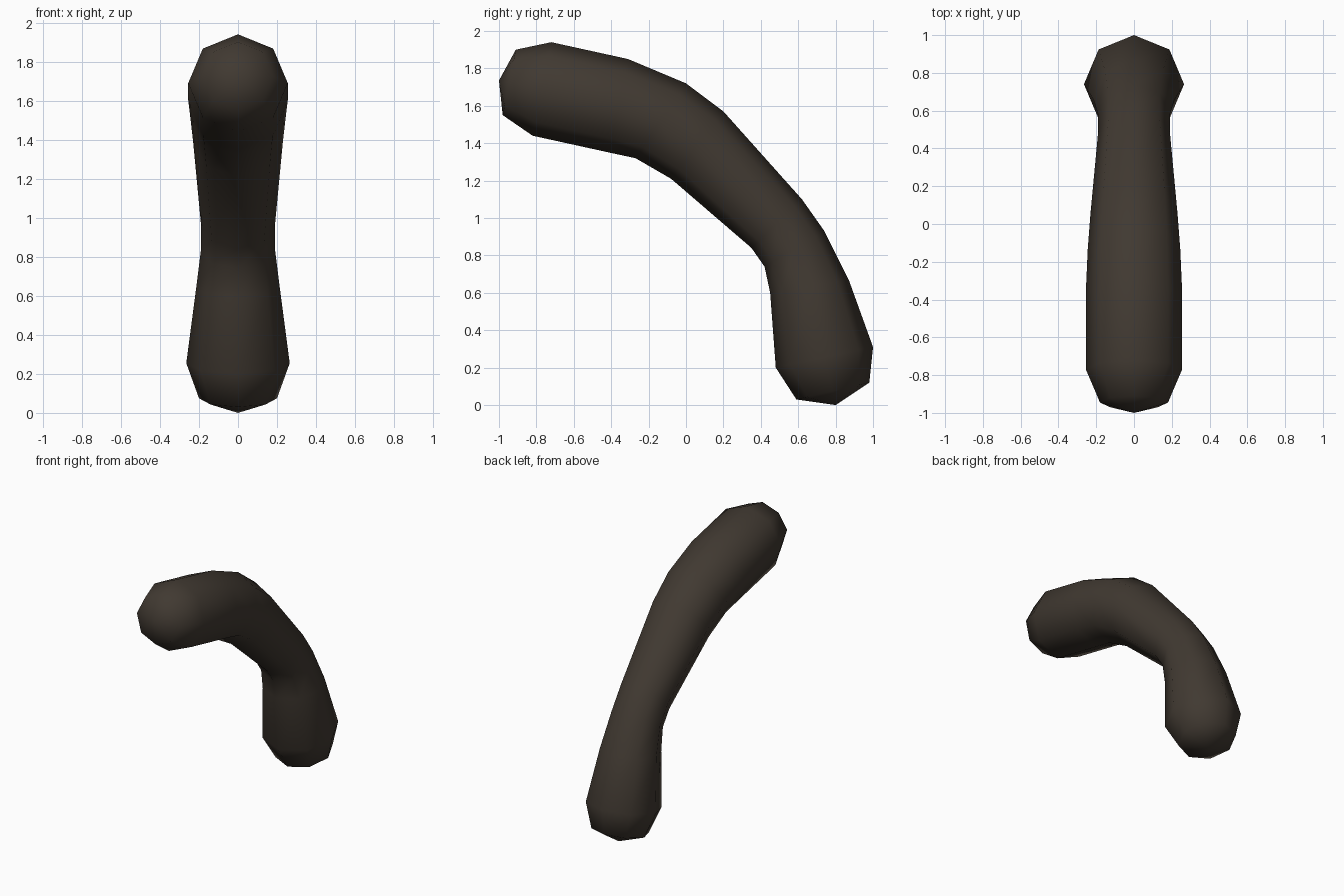
import bpy
import bmesh
from math import cos, sin, tau
from mathutils import Vector

cube = bpy.data.objects.get("Cube")
if cube:
    bpy.data.objects.remove(cube)

SIDES = 8

# Each cross-section: outer (y, z), inner (y, z), half width in x
SECTIONS = [
    ((-0.91, 1.90), (-0.98, 1.55), 0.18),
    ((-0.72, 1.94), (-0.82, 1.44), 0.255),
    ((-0.31, 1.85), (-0.41, 1.35), 0.255),
    ((0.00, 1.72), (-0.27, 1.32), 0.245),
    ((0.20, 1.57), (-0.08, 1.21), 0.23),
    ((0.62, 1.10), (0.35, 0.84), 0.19),
    ((0.74, 0.93), (0.42, 0.74), 0.19),
    ((0.87, 0.67), (0.45, 0.60), 0.215),
    ((1.00, 0.31), (0.48, 0.20), 0.265),
    ((0.98, 0.12), (0.59, 0.03), 0.20),
]
FRONT_TIP = (0, -1.0, 1.735)
LOWER_TIP = (0, 0.80, 0.0)


def add_ring(bm, outer, inner, half_width):
    """Elliptical ring with a vertex on the outer and inner edge of the bend."""
    top, bottom = Vector((0, *outer)), Vector((0, *inner))
    centre, up = (top + bottom) / 2, (top - bottom) / 2
    side = Vector((half_width, 0, 0))
    angles = [tau * i / SIDES for i in range(SIDES)]
    return [bm.verts.new(centre + up * cos(a) + side * sin(a)) for a in angles]


def add_cap(bm, ring, tip):
    """Fan of triangles closing a ring onto a pole."""
    pole = bm.verts.new(tip)
    for i in range(SIDES):
        bm.faces.new((ring[i], ring[(i + 1) % SIDES], pole))


# Bent, rounded tube
bm = bmesh.new()
rings = [add_ring(bm, *section) for section in SECTIONS]
for a, b in zip(rings, rings[1:]):
    for i in range(SIDES):
        j = (i + 1) % SIDES
        bm.faces.new((a[i], a[j], b[j], b[i]))
add_cap(bm, rings[0], FRONT_TIP)
add_cap(bm, rings[-1], LOWER_TIP)
bmesh.ops.recalc_face_normals(bm, faces=bm.faces)
for face in bm.faces:
    face.smooth = True

mesh = bpy.data.meshes.new("bent_tube")
bm.to_mesh(mesh)
bm.free()
tube = bpy.data.objects.new("bent_tube", mesh)
bpy.context.collection.objects.link(tube)

# Dark brown finish
brown = bpy.data.materials.new("dark_brown")
brown.use_nodes = True
colour = (0.052, 0.041, 0.031, 1)
brown.diffuse_color = colour
shader = brown.node_tree.nodes["Principled BSDF"]
shader.inputs["Base Color"].default_value = colour
shader.inputs["Roughness"].default_value = 0.8
mesh.materials.append(brown)
